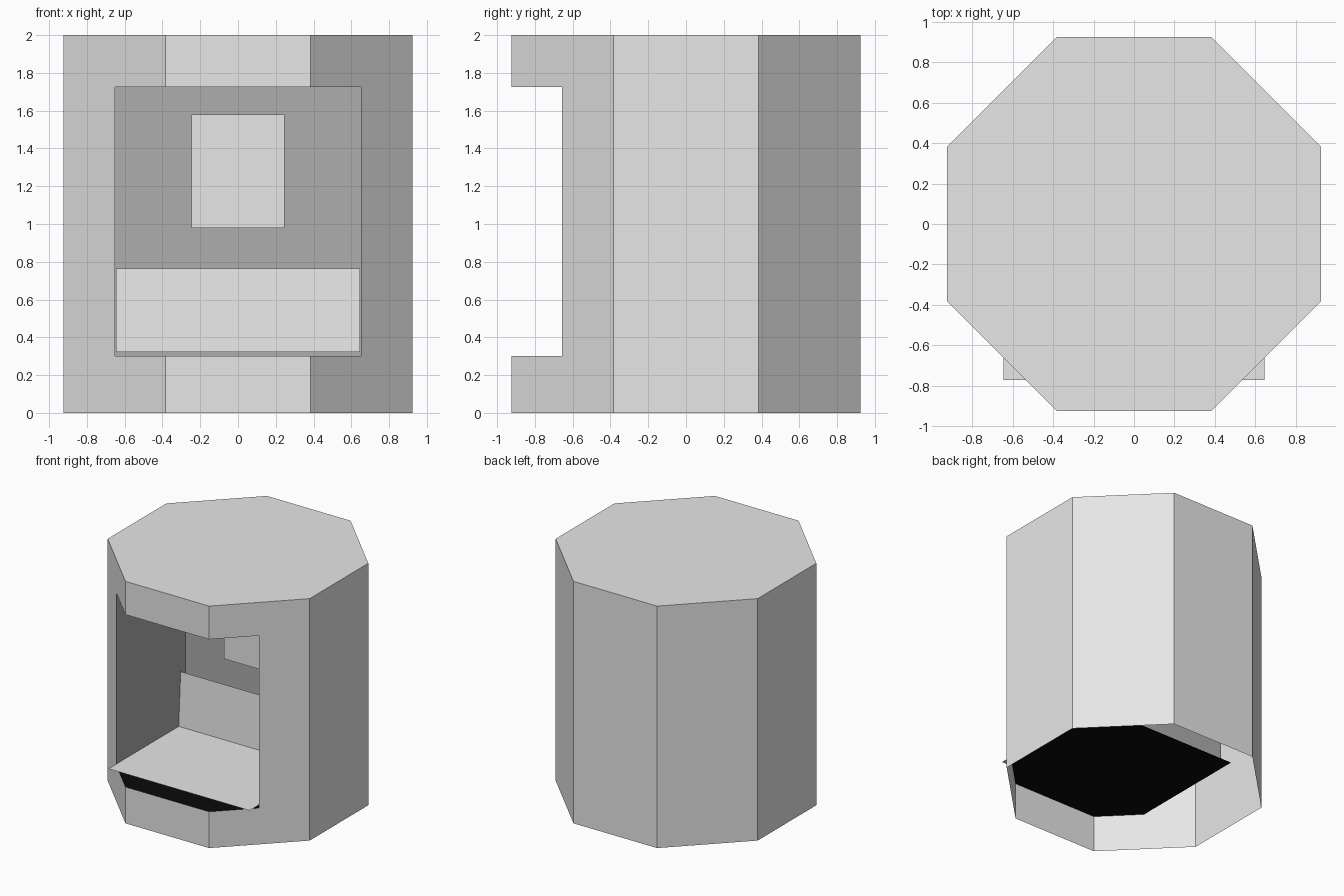
import bpy
import bmesh
from math import radians, sin, cos
from mathutils import Matrix

if "Cube" in bpy.data.objects:
    bpy.data.objects.remove(bpy.data.objects["Cube"], do_unlink=True)


def make_material(name, value):
    mat = bpy.data.materials.new(name)
    mat.use_nodes = True
    color = (value, value, value, 1)
    mat.diffuse_color = color
    mat.node_tree.nodes["Principled BSDF"].inputs["Base Color"].default_value = color
    return mat


light_grey = make_material("light grey", 0.8)
mid_grey = make_material("mid grey", 0.42)
black = make_material("black", 0.003)


def finish(name, bm, mat):
    mesh = bpy.data.meshes.new(name)
    bm.to_mesh(mesh)
    bm.free()
    mesh.materials.append(mat)
    obj = bpy.data.objects.new(name, mesh)
    bpy.context.collection.objects.link(obj)
    return obj


def sheet(name, points, mat):
    """One flat face through the given points."""
    bm = bmesh.new()
    bm.faces.new([bm.verts.new(p) for p in points])
    return finish(name, bm, mat)


def upright(name, half, low, high, mat):
    """Panel spanning -half..half between two (y, z) edges, facing front."""
    (y0, z0), (y1, z1) = low, high
    return sheet(name, [(-half, y0, z0), (half, y0, z0),
                        (half, y1, z1), (-half, y1, z1)], mat)


# Main dimensions
HALF = 0.65                      # half width of the opening
BOTTOM, TOP = 0.30, 1.725        # opening heights
BACK = 0.24                      # rear wall of the recess
FACE = cos(radians(22.5))        # distance to an octagon side
CORNER = sin(radians(22.5))      # half length of an octagon side
SIDE_Y = -(FACE + CORNER - HALF)  # where the opening meets the angled sides

# Octagonal shell, closed on top and open underneath
bm = bmesh.new()
bmesh.ops.create_cone(bm, cap_ends=True, segments=8, radius1=1, radius2=1, depth=2,
                      matrix=Matrix.Translation((0, 0, 1)) @ Matrix.Rotation(radians(22.5), 4, "Z"))
bm.normal_update()
bmesh.ops.delete(bm, geom=[f for f in bm.faces if f.normal.z < -0.5], context="FACES_ONLY")

# Cut the opening out of the three front sides
for co, no in (((HALF, 0, 0), (1, 0, 0)), ((-HALF, 0, 0), (1, 0, 0)),
               ((0, 0, BOTTOM), (0, 0, 1)), ((0, 0, TOP), (0, 0, 1))):
    front = [f for f in bm.faces if f.normal.y < -0.5]
    geom = front + list({e for f in front for e in f.edges}) + list({v for f in front for v in f.verts})
    bmesh.ops.bisect_plane(bm, geom=geom, plane_co=co, plane_no=no, dist=1e-5)
    bm.normal_update()
hole = []
for f in bm.faces:
    c = f.calc_center_median()
    if f.normal.y < -0.5 and abs(c.x) < HALF and BOTTOM < c.z < TOP:
        hole.append(f)
bmesh.ops.delete(bm, geom=hole, context="FACES")
finish("octagonal_shell", bm, light_grey)


# Recess floor and ceiling follow the octagon at the front
def recess_plate(name, rear, z, mat):
    half = [(HALF, rear), (HALF, SIDE_Y), (CORNER, -FACE)]
    outline = half + [(-x, y) for x, y in reversed(half)]
    points = [(x, y, z) for x, y in outline]
    return sheet(name, points if z > 1 else points[::-1], mat)


recess_plate("recess_floor", 0.356, BOTTOM, black)
recess_plate("recess_ceiling", BACK, TOP, mid_grey)

# Recess walls
upright("recess_back_wall", HALF, (BACK, BOTTOM), (BACK, TOP), mid_grey)
for name, s in (("left", 1), ("right", -1)):
    wall = [(s * HALF, SIDE_Y, BOTTOM), (s * HALF, SIDE_Y, TOP),
            (s * HALF, BACK, TOP), (s * HALF, BACK, BOTTOM)]
    sheet("recess_%s_wall" % name, wall if s < 0 else wall[::-1], mid_grey)

# Bench: flat seat and a slightly reclined backrest
SEAT_HALF, SEAT_Z, SEAT_BACK = 0.645, 0.322, 0.147
upright("bench_seat", SEAT_HALF, (-0.77, SEAT_Z), (SEAT_BACK, SEAT_Z), light_grey)
upright("bench_backrest", SEAT_HALF, (SEAT_BACK, SEAT_Z), (0.172, 0.765), light_grey)

# Panel standing off the back wall
upright("wall_panel", 0.245, (0.166, 0.98), (0.166, 1.58), light_grey)
